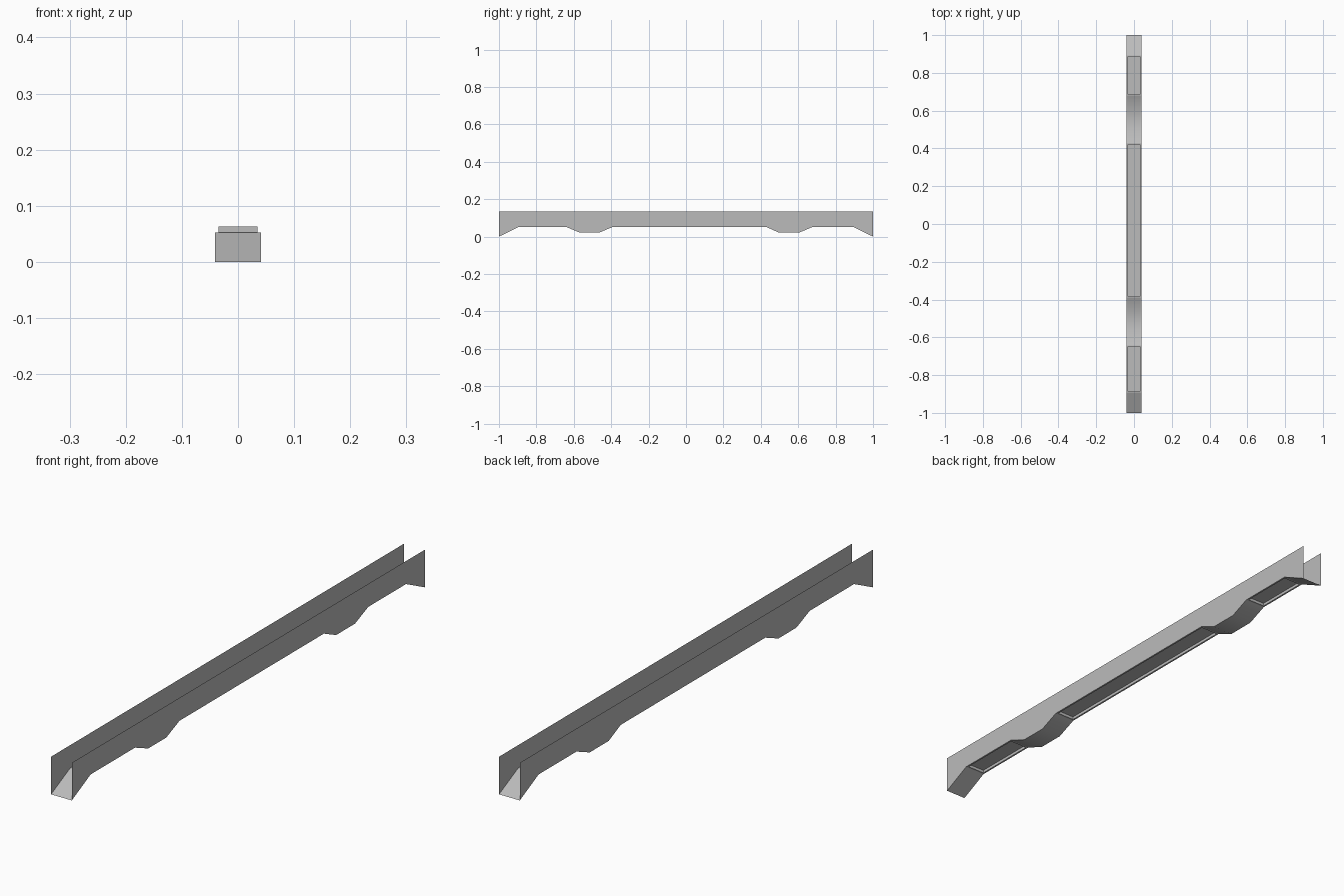
import bpy
import bmesh
from mathutils import Vector

if "Cube" in bpy.data.objects:
    bpy.data.objects.remove(bpy.data.objects["Cube"], do_unlink=True)

HALF_W, TOP, FLAT, DIP = 0.041, 0.135, 0.0525, 0.021
RIM, RECESS = 0.009, 0.0105

# underside profile along the beam: (y, z)
PROFILE = [(-1, 0), (-0.893, FLAT), (-0.642, FLAT), (-0.567, DIP),
           (-0.465, DIP), (-0.39, FLAT), (0.428, FLAT), (0.497, DIP),
           (0.604, DIP), (0.679, FLAT), (0.893, FLAT), (1, 0)]

grey = bpy.data.materials.new("concrete grey")
grey.use_nodes = True
colour = (0.5, 0.5, 0.5, 1)
grey.diffuse_color = colour
grey.node_tree.nodes["Principled BSDF"].inputs["Base Color"].default_value = colour


def finish(bm, name):
    mesh = bpy.data.meshes.new(name)
    bm.to_mesh(mesh)
    bm.free()
    mesh.materials.append(grey)
    obj = bpy.data.objects.new(name, mesh)
    bpy.context.collection.objects.link(obj)
    return obj


def strip(bm, row_a, row_b):
    """Quads joining two rows of points."""
    a = [bm.verts.new(p) for p in row_a]
    b = [bm.verts.new(p) for p in row_b]
    return [bm.faces.new((a[i], b[i], b[i + 1], a[i + 1]))
            for i in range(len(a) - 1)]


# thin side walls, facing outwards
for name, side in (("left_wall", 1), ("right_wall", -1)):
    bm = bmesh.new()
    lower = [(side * HALF_W, y, z) for y, z in PROFILE]
    upper = [(side * HALF_W, y, TOP) for y, z in PROFILE]
    faces = strip(bm, lower, upper)
    bm.normal_update()
    if faces[0].normal.x * side < 0:
        bmesh.ops.reverse_faces(bm, faces=faces)
    # one clean outline without inner divisions
    bmesh.ops.dissolve_faces(bm, faces=faces)
    finish(bm, name)

# bent floor plate, facing down
bm = bmesh.new()
faces = strip(bm, [(-HALF_W, y, z) for y, z in PROFILE],
              [(HALF_W, y, z) for y, z in PROFILE])
bm.normal_update()
if faces[0].normal.z > 0:
    bmesh.ops.reverse_faces(bm, faces=faces)

# rounded dips shade smoothly, the rest stays flat
for i, face in enumerate(faces):
    (_, z0), (_, z1) = PROFILE[i], PROFILE[i + 1]
    face.smooth = DIP in (z0, z1)

# recessed panels in the long flat stretches
panels = [f for f in faces if all(abs(v.co.z - FLAT) < 1e-4 for v in f.verts)]
bmesh.ops.inset_individual(bm, faces=panels, thickness=RIM)
raised = bmesh.ops.extrude_discrete_faces(bm, faces=panels)["faces"]
for face in raised:
    border = list(face.edges)
    base = [v.co.copy() for v in face.verts]
    bmesh.ops.translate(bm, verts=face.verts, vec=Vector((0, 0, RECESS)))
    # recess walls between the rim and the panel
    ring = list(face.verts)
    low = [next((v for v in bm.verts if (v.co - p).length < 1e-5), None) or bm.verts.new(p)
           for p in base]
    for i in range(len(ring)):
        j = (i + 1) % len(ring)
        if len(border[i].link_faces) < 2:
            bm.faces.new((low[i], low[j], ring[j], ring[i]))
finish(bm, "floor_plate")
